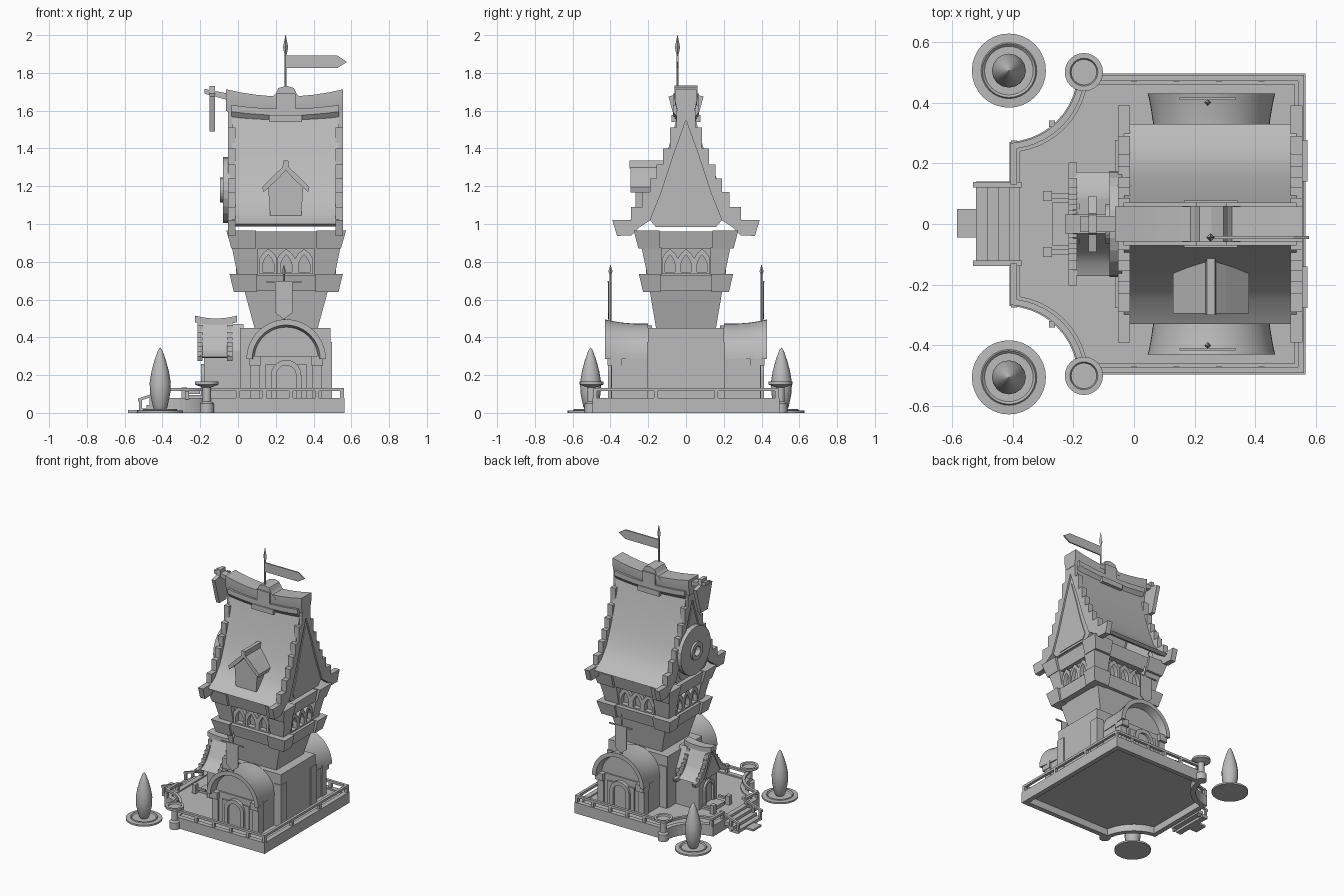
import bpy, bmesh, math

stone = bpy.data.materials.new("grey_stone")
stone.diffuse_color = (0.5, 0.5, 0.5, 1)
CX = 0.255  # tower axis


def make(name, verts, faces):
    me = bpy.data.meshes.new(name)
    bm = bmesh.new()
    vs = [bm.verts.new(v) for v in verts]
    for f in faces:
        bm.faces.new([vs[i] for i in f])
    bmesh.ops.remove_doubles(bm, verts=bm.verts, dist=1e-5)
    bmesh.ops.recalc_face_normals(bm, faces=bm.faces)
    bm.to_mesh(me)
    bm.free()
    me.materials.append(stone)
    ob = bpy.data.objects.new(name, me)
    bpy.context.collection.objects.link(ob)
    return ob


def loft(name, rings, caps=True, closed=False):
    """Skin equal-length closed rings; closed joins last ring to first."""
    n, m = len(rings[0]), len(rings)
    faces = [(k * n + i, k * n + (i + 1) % n, (k + 1) % m * n + (i + 1) % n, (k + 1) % m * n + i)
             for k in range(m if closed else m - 1) for i in range(n)]
    if caps and not closed:
        faces += [tuple(range(n)), tuple(range((m - 1) * n, m * n))]
    return make(name, [v for r in rings for v in r], faces)


def place(p, axis, t):
    return {"x": (t, p[0], p[1]), "y": (p[0], t, p[1]), "z": (p[0], p[1], t)}[axis]


def prism(name, pts, axis, a, b):
    return loft(name, [[place(p, axis, t) for p in pts] for t in (a, b)])


def ring_prism(name, outer, inner, axis, a, b):
    return loft(name, [[place(p, axis, t) for p in q] for q, t in
                       ((outer, a), (outer, b), (inner, b), (inner, a))], closed=True)


def box(name, x0, x1, y0, y1, z0, z1):
    return prism(name, [(x0, y0), (x1, y0), (x1, y1), (x0, y1)], "z", z0, z1)


def rect(x0, x1, y0, y1, z):
    return [(x0, y0, z), (x1, y0, z), (x1, y1, z), (x0, y1, z)]


def frustum(name, hx0, hy0, z0, hx1, hy1, z1):
    return loft(name, [rect(CX - hx0, CX + hx0, -hy0, hy0, z0), rect(CX - hx1, CX + hx1, -hy1, hy1, z1)])


def corners(name, gx, gy, hx0, hy0, z0, hx1, hy1, z1):
    for sx in (-1, 1):
        for sy in (-1, 1):
            loft(name, [rect(CX + sx * gx, CX + sx * hx, sy * gy, sy * hy, z)
                        for hx, hy, z in ((hx0, hy0, z0), (hx1, hy1, z1))])


def lathe(name, prof, x, y, seg=24):
    rings = [[(x + r * math.cos(2 * math.pi * i / seg), y + r * math.sin(2 * math.pi * i / seg), z)
              for i in range(seg)] for r, z in prof]
    ob = loft(name, rings)
    smooth(ob)
    return ob


def smooth(ob):
    bpy.ops.object.select_all(action="DESELECT")
    ob.select_set(True)
    bpy.context.view_layer.objects.active = ob
    bpy.ops.object.shade_smooth_by_angle(angle=math.radians(35))


def arc(cx, cz, r, a0, a1, n):
    return [(cx + r * math.cos(math.radians(a0 + (a1 - a0) * i / n)),
             cz + r * math.sin(math.radians(a0 + (a1 - a0) * i / n))) for i in range(n + 1)]


def mirror(half):
    return half + [(-y, z) for y, z in reversed(half) if y > 1e-6]


# Platform outline with concave rounded corners, inset by d
def outline(d, n=10):
    r, cx, cy = 0.235 + d, -0.42, 0.505
    a0 = math.degrees(math.asin((-0.01 - d) / r))
    a1 = -math.degrees(math.acos((0.01 + d) / r))
    up = [(0.564 - d, 0.495 - d)] + arc(cx, cy, r, a0, a1, n)
    return up + [(x, -y) for x, y in reversed(up)]


ring_prism("platform_rim", outline(0), outline(0.035), "z", 0, 0.08)
prism("platform_floor", outline(0.03), "z", 0.05, 0.07)
# Fence rail: open path swept by quads, gap left for the stairs
po, pi_ = outline(0.004), outline(0.024)
h = len(po) // 2
for s, sl in ((1, slice(0, h)), (-1, slice(h, None))):
    o, i = po[sl], pi_[sl]
    if s < 0:
        o, i = o[::-1], i[::-1]
    o, i = o + [(o[-1][0], s * 0.13)], i + [(i[-1][0], s * 0.13)]
    o, i = [(o[0][0], 0)] + o, [(i[0][0], 0)] + i
    loft("fence_rail", [[(*a, 0.115), (*b, 0.115), (*b, 0.132), (*a, 0.132)] for a, b in zip(o, i)])
    spots = [(0.55, 0.48), (0.55, 0.16), (-0.395, 0.265), (-0.395, 0.14), (-0.27, 0.33)]
    spots += [(x, 0.48) for x in (0.0, 0.14, 0.28, 0.42)]
    for x, y in spots:
        box("fence_post", x - 0.01, x + 0.01, s * y - 0.01, s * y + 0.01, 0.07, 0.117)
    # Corner pedestal with a dish
    lathe("pedestal", [(0.037, 0), (0.037, 0.05), (0.022, 0.06), (0.022, 0.135), (0.05, 0.145), (0.063, 0.15),
                       (0.063, 0.166), (0.046, 0.166), (0.042, 0.155)], -0.165, s * 0.5)
    # Cypress in a round planter
    lathe("planter", [(0.122, 0), (0.122, 0.012), (0.092, 0.014), (0.088, 0.02), (0.08, 0.012)], -0.412, s * 0.505, 32)
    lathe("cypress", [(0.025, 0.01), (0.038, 0.03), (0.053, 0.1), (0.056, 0.16), (0.046, 0.22), (0.03, 0.28),
                      (0.012, 0.33), (0.001, 0.345)], -0.412, s * 0.505, 16)
    # Stair handrail and porch bollards
    prism("stair_handrail", [(-0.53, 0.06), (-0.37, 0.115), (-0.37, 0.13), (-0.53, 0.075)], "y", s * 0.12, s * 0.138)
    for x, z in ((-0.515, 0.07), (-0.46, 0.09)):
        box("stair_post", x - 0.008, x + 0.008, s * 0.121, s * 0.137, 0, z)
    box("bollard", -0.3, -0.27, s * 0.075, s * 0.108, 0.06, 0.135)
    box("bollard_bar", -0.27, -0.2, s * 0.084, s * 0.1, 0.1, 0.115)
for i in range(3):
    box("stair_step", -0.447 - 0.037 * i, -0.405 - 0.037 * i, -0.135, 0.14, 0.035 - 0.0175 * i, 0.062 - 0.02 * i)
box("stair_foot", -0.583, -0.51, -0.045, 0.05, 0, 0.014)
box("porch_stoop", -0.27, -0.15, -0.07, 0.07, 0.06, 0.095)

# Tower shaft
box("tower_base", 0.01, 0.49, -0.2, 0.2, 0.06, 0.45)
corners("base_pilaster", 0.18, 0.14, 0.242, 0.207, 0.06, 0.242, 0.207, 0.375)
frustum("tower_shaft", 0.165, 0.157, 0.44, 0.222, 0.193, 0.65)
frustum("lower_band", 0.265, 0.215, 0.645, 0.28, 0.235, 0.73)
corners("lower_band_corner", 0.155, 0.135, 0.277, 0.227, 0.64, 0.3, 0.25, 0.735)
frustum("arcade_wall", 0.23, 0.175, 0.73, 0.245, 0.19, 0.88)
corners("arcade_corner", 0.15, 0.13, 0.258, 0.205, 0.73, 0.287, 0.235, 0.875)
frustum("upper_band", 0.275, 0.235, 0.87, 0.295, 0.26, 0.96)
corners("upper_band_corner", 0.16, 0.14, 0.29, 0.252, 0.87, 0.317, 0.277, 0.966)


def pointed(c, w, top, z0=0.735):
    return [(c - w, z0), (c - w, top - 0.05), (c - w * 0.6, top - 0.022), (c, top),
            (c + w * 0.6, top - 0.022), (c + w, top - 0.05), (c + w, z0)]


# Pointed arches around the arcade
for k in (-1, 0, 1):
    for s in (-1, 1):
        ring_prism("arcade_arch", pointed(CX + k * 0.095, 0.047, 0.868), pointed(CX + k * 0.095, 0.03, 0.838, 0.745),
                   "y", s * 0.17, s * 0.212)
        ring_prism("arcade_arch", pointed(k * 0.085, 0.042, 0.868), pointed(k * 0.085, 0.027, 0.838, 0.745),
                   "x", CX + s * 0.22, CX + s * 0.265)

# Steep flared roof with stepped barge boards, reused at small scale on the porch
SKIN = [(0.33, 1.0), (0.25, 1.05), (0.19, 1.13), (0.145, 1.24), (0.105, 1.36), (0.07, 1.48), (0.04, 1.6)]
STEPS = [(0.05, 1.6), (0.085, 1.51), (0.122, 1.4), (0.155, 1.315), (0.19, 1.24), (0.23, 1.17), (0.29, 1.09), (0.39, 1.02)]
GABLE = [(0.16, 0.985), (0.19, 1.02), (0.13, 1.17), (0.068, 1.36), (0, 1.55)]


def gable_roof(tag, x0, x1, board, fy, fz):
    def fit(pts):
        return [fz(p) for p in pts]
    sc = lambda pts: [(y * fy, z) for y, z in fit(pts)]
    inner = [(y - 0.025, z - 0.012) for y, z in reversed(SKIN)]
    for s in (-1, 1):
        smooth(prism(tag + "_slope", [(s * y, z) for y, z in sc(SKIN + inner)], "x", x0 + board * 0.5, x1 - board * 0.5))
    half = [(0.05, 1.6)]
    for (y0, _), (y1, z1) in zip(STEPS, STEPS[1:]):
        half += [(y0, z1), (y1, z1)]
    half += [(0.365, 0.937), (0.29, 0.94), (0.25, 0.98)] + GABLE[1:]
    for a in (x0, x1 - board):
        prism(tag + "_barge_board", sc(mirror(half)), "x", a, a + board)
        m = a + board * 0.5
        prism(tag + "_gable_wall", sc(mirror(GABLE)), "x", m - 0.008, m + 0.008)
        small = [(y * 0.75, 1.0 + (z - 0.985) * 0.85) for y, z in GABLE]
        prism(tag + "_gable_panel", sc(mirror(small)), "x", m - 0.013, m + 0.013)


gable_roof("roof", -0.053, 0.555, 0.04, 1.0, lambda p: p)
gable_roof("porch_roof", -0.215, -0.03, 0.028, 0.52, lambda p: (p[0], 0.275 + (p[1] - 0.937) * 0.33))
box("porch_wall", -0.18, 0.03, -0.105, 0.105, 0.06, 0.33)
prism("porch_gable", [(-0.105, 0.32), (0.105, 0.32), (0.03, 0.47), (-0.03, 0.47)], "x", -0.18, 0.03)
ring_prism("porch_door_frame", [(-0.06, 0.07)] + arc(0, 0.2, 0.06, 180, 0, 8) + [(0.06, 0.07)],
           [(-0.04, 0.075)] + arc(0, 0.2, 0.04, 180, 0, 8) + [(0.04, 0.075)], "x", -0.195, -0.175)


def ridge(name, x0, x1, sec, sag):
    mid, hw, n = (x0 + x1) / 2, (x1 - x0) / 2, 8
    xs = [x0 + (x1 - x0) * i / n for i in range(n + 1)]
    smooth(loft(name, [[(x, y, z + sag * ((x - mid) / hw) ** 2) for y, z in sec] for x in xs]))


# Sagging ridge caps
ridge("roof_ridge", -0.063, 0.557, mirror([(0.045, 1.56), (0.058, 1.615), (0.058, 1.675)]), 0.038)
ridge("roof_ridge_base", -0.035, 0.535, mirror([(0.04, 1.535), (0.07, 1.575), (0.07, 1.61)]), 0.02)
ridge("porch_ridge", -0.227, -0.005, mirror([(0.032, 0.465), (0.032, 0.5)]), 0.015)
# Saddle over the ridge
prism("ridge_saddle", [(0.16, 1.65), (0.2, 1.69), (0.215, 1.72), (0.255, 1.732), (0.295, 1.72), (0.31, 1.69), (0.35, 1.65)],
      "y", -0.06, 0.06)
for s in (-1, 1):
    box("saddle_strap", 0.205, 0.305, s * 0.05, s * 0.07, 1.57, 1.69)
    box("saddle_roll", 0.165, 0.34, s * 0.04, s * 0.078, 1.54, 1.578)

# Finial with pennant
lathe("finial_rod", [(0.006, 1.7), (0.006, 1.9)], CX - 0.003, -0.045, 8)
lathe("finial_tip", [(0.004, 1.89), (0.014, 1.935), (0.001, 2.0)], CX - 0.003, -0.045, 4)
prism("pennant", [(0.255, 1.825), (0.525, 1.825), (0.577, 1.858), (0.525, 1.892), (0.255, 1.892)], "y", -0.05, -0.04)

# Hanging sign on a beam
prism("sign_beam", [(-0.177, 1.69), (-0.05, 1.655), (-0.05, 1.69), (-0.177, 1.715)], "y", -0.026, 0.026)
prism("sign_board", mirror([(0.04, 1.49), (0.065, 1.575), (0.093, 1.675), (0.035, 1.69), (0.03, 1.73)]), "x", -0.15, -0.123)

# Round dial on the left gable
ring_prism("dial_ring", arc(0, 1.18, 0.175, 0, 345, 23), arc(0, 1.18, 0.06, 0, 345, 23), "x", -0.08, -0.04)
prism("dial_back", arc(0, 1.18, 0.15, 0, 345, 23), "x", -0.06, -0.02)
ring_prism("dial_hub", arc(0, 1.18, 0.065, 0, 345, 23), arc(0, 1.18, 0.035, 0, 345, 23), "x", -0.095, -0.06)

# Dormer on the front slope
prism("dormer_wall", [(0.17, 1.045), (0.335, 1.045), (0.345, 1.19), (0.253, 1.3), (0.16, 1.19)], "y", -0.268, -0.1)
for s in (-1, 1):
    side = [(0, 1.285), (0, 1.315), (0.05, 1.27), (0.125, 1.195), (0.118, 1.168), (0.045, 1.235)]
    prism("dormer_roof", [(0.253 + s * x, z) for x, z in side], "y", -0.295, -0.09)
prism("dormer_ridge", [(0.235, 1.295), (0.271, 1.295), (0.266, 1.335), (0.24, 1.335)], "y", -0.3, -0.08)

# Front and back halls with flared barrel roofs
for s in (-1, 1):
    box("hall_wall", 0.072, 0.438, s * 0.18, s * 0.385, 0.06, 0.3)
    prism("hall_tympanum", arc(CX, 0.285, 0.178, 0, 180, 20), "y", s * 0.18, s * 0.375)
    rings = []
    for y, r in ((0.2, 0.187), (0.27, 0.187), (0.34, 0.193), (0.4, 0.203), (0.43, 0.21)):
        rings.append([(x, s * y, z) for x, z in arc(CX, 0.285, r, 0, 180, 24) + arc(CX, 0.285, r - 0.03, 180, 0, 24)])
    smooth(loft("barrel_roof", rings))
    for k in (-1, 1):
        c = CX + k * 0.165
        box("hall_corbel", c - 0.03, c + 0.03, s * 0.34, s * 0.415, 0.25, 0.3)
        box("hall_pier", c - 0.025, c + 0.025, s * 0.34, s * 0.395, 0.06, 0.26)
    box("door_surround", CX - 0.11, CX + 0.11, s * 0.37, s * 0.396, 0.06, 0.255)
    ring_prism("door_arch", [(CX - 0.08, 0.06)] + arc(CX, 0.2, 0.08, 180, 0, 10) + [(CX + 0.08, 0.06)],
               [(CX - 0.052, 0.065)] + arc(CX, 0.2, 0.052, 180, 0, 10) + [(CX + 0.052, 0.065)], "y", s * 0.38, s * 0.412)
    # Banner on a pole
    lathe("banner_pole", [(0.005, 0.47), (0.005, 0.74)], 0.243, s * 0.4, 8)
    lathe("banner_tip", [(0.003, 0.725), (0.011, 0.75), (0.001, 0.782)], 0.243, s * 0.4, 4)
    box("banner_bar", 0.15, 0.335, s * 0.408, s * 0.416, 0.69, 0.699)
    prism("banner_cloth", [(0.197, 0.695), (0.197, 0.53), (0.243, 0.495), (0.289, 0.53), (0.289, 0.695)], "y", s * 0.408, s * 0.414)
